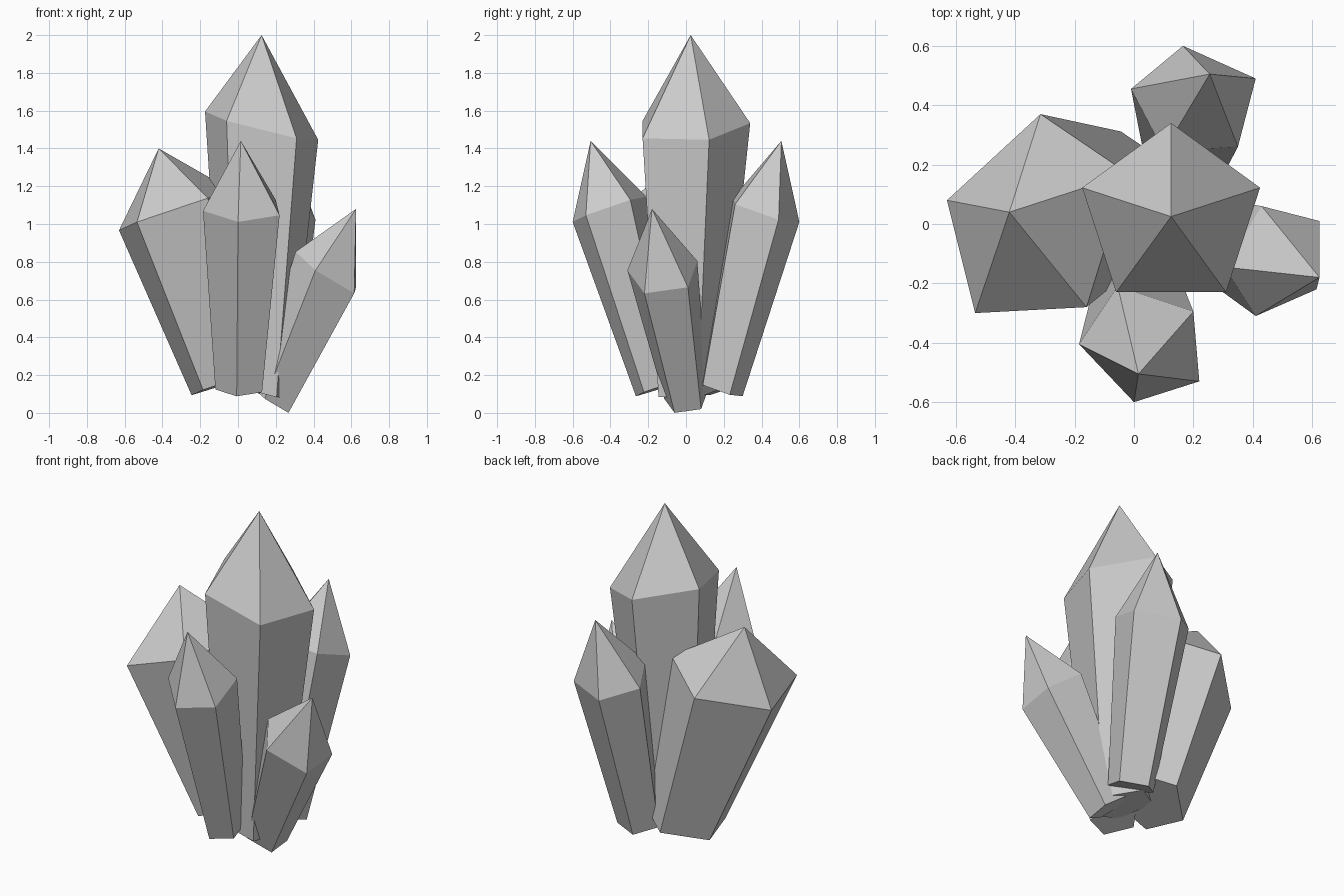
import bpy, bmesh
from math import cos, sin, radians

if "Cube" in bpy.data.objects:
    bpy.data.objects.remove(bpy.data.objects["Cube"])


def crystal(name, outline, shoulder_z, slope, apex, foot, taper):
    """Five-sided crystal: slanted shoulder ring, pointed tip, narrower foot ring."""
    cx = sum(p[0] for p in outline) / 5
    cy = sum(p[1] for p in outline) / 5
    bm = bmesh.new()
    upper, lower = [], []
    for x, y in outline:
        dx, dy = x - cx, y - cy
        dz = slope[0] * dx + slope[1] * dy
        upper.append(bm.verts.new((x, y, shoulder_z + dz)))
        lower.append(bm.verts.new((foot[0] + taper * dx, foot[1] + taper * dy,
                                   foot[2] + taper * dz)))
    tip = bm.verts.new(apex)
    for i in range(5):
        j = (i + 1) % 5
        bm.faces.new((lower[i], lower[j], upper[j], upper[i]))
        bm.faces.new((upper[i], upper[j], tip))
    bm.faces.new(lower[::-1])
    bmesh.ops.recalc_face_normals(bm, faces=bm.faces)
    mesh = bpy.data.meshes.new(name)
    bm.to_mesh(mesh)
    bm.free()
    obj = bpy.data.objects.new(name, mesh)
    bpy.context.collection.objects.link(obj)


# Tall central crystal with a regular outline
pentagon = [(0.125 + 0.315 * cos(radians(90 + 72 * i)),
             0.025 + 0.315 * sin(radians(90 + 72 * i))) for i in range(5)]
crystal("center_crystal", pentagon, 1.515, (-0.25, 0.06),
        (0.125, 0.025, 2.0), (0.095, 0.005, 0.12), 0.59)

# Leaning crystals around it, outlines as seen from above
crystal("left_crystal",
        [(-0.63, 0.08), (-0.535, -0.30), (-0.16, -0.28), (-0.02, 0.17), (-0.315, 0.37)],
        1.07, (0.34, -0.03), (-0.42, 0.04, 1.40), (-0.055, 0.08, 0.16), 0.64)
crystal("front_crystal",
        [(-0.185, -0.405), (0.0, -0.60), (0.22, -0.53), (0.20, -0.295), (-0.055, -0.21)],
        1.08, (0.05, 0.35), (0.015, -0.505, 1.44), (0.015, -0.148, 0.13), 0.61)
crystal("back_crystal",
        [(-0.01, 0.455), (0.165, 0.60), (0.41, 0.49), (0.35, 0.26), (0.10, 0.245)],
        1.07, (-0.10, -0.33), (0.255, 0.505, 1.44), (0.17, 0.182, 0.125), 0.62)
crystal("right_crystal",
        [(0.41, -0.31), (0.615, -0.22), (0.625, 0.01), (0.43, 0.06), (0.305, -0.145)],
        0.742, (-0.67, 0.17), (0.625, -0.18, 1.08), (0.183, 0.0, 0.067), 0.61)
